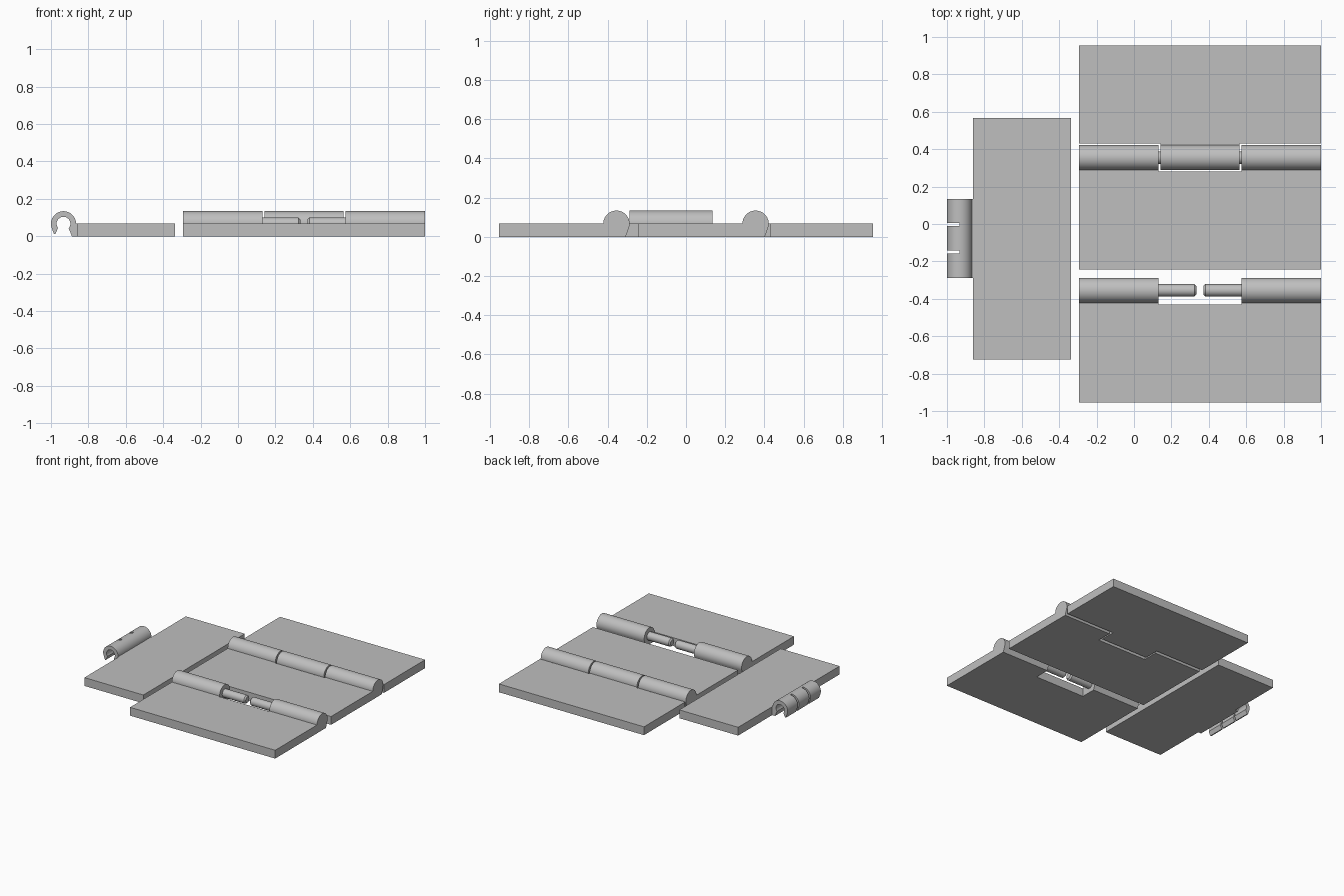
import bpy, bmesh, math

if "Cube" in bpy.data.objects:
    bpy.data.objects.remove(bpy.data.objects["Cube"])

R = 0.067          # knuckle radius, also plate thickness and pin height
EDGE = 0.075       # distance from hinge axis to the plate edge
PIN_R = 0.033

grey = bpy.data.materials.new("plain_grey")
grey.diffuse_color = (0.52, 0.52, 0.52, 1)
grey.use_nodes = True
grey.node_tree.nodes["Principled BSDF"].inputs["Base Color"].default_value = grey.diffuse_color


def finish(name, bm, smooth=False):
    bmesh.ops.recalc_face_normals(bm, faces=bm.faces)
    mesh = bpy.data.meshes.new(name)
    bm.to_mesh(mesh)
    bm.free()
    ob = bpy.data.objects.new(name, mesh)
    bpy.context.collection.objects.link(ob)
    mesh.materials.append(grey)
    if smooth:
        bpy.ops.object.select_all(action='DESELECT')
        ob.select_set(True)
        bpy.context.view_layer.objects.active = ob
        bpy.ops.object.shade_smooth_by_angle(angle=math.radians(30))
    return ob


def box(name, x0, x1, y0, y1, z0=0.0, z1=R):
    bm = bmesh.new()
    bmesh.ops.create_cube(bm, size=1)
    for v in bm.verts:
        v.co = (x0 + (v.co.x + 0.5) * (x1 - x0),
                y0 + (v.co.y + 0.5) * (y1 - y0),
                z0 + (v.co.z + 0.5) * (z1 - z0))
    return finish(name, bm)


def arc(r, a0, a1, n):
    angles = [math.radians(a0 + (a1 - a0) * i / n) for i in range(n + 1)]
    return [(r * math.cos(a), R + r * math.sin(a)) for a in angles]


def extrude(name, profile, w0, w1, place):
    """Extrude a (u, z) outline along w; place maps (u, w, z) to the world."""
    bm = bmesh.new()
    ends = [[bm.verts.new(place(u, w, z)) for u, z in profile] for w in (w0, w1)]
    n = len(profile)
    for ring in ends:
        bm.faces.new(ring)
    for i in range(n):
        j = (i + 1) % n
        bm.faces.new((ends[0][i], ends[0][j], ends[1][j], ends[1][i]))
    return finish(name, bm, True)


def pin(name, x0, x1, yc, chamfer_at=None):
    """Round pin along x with a chamfered tip at x1."""
    c = 0.01 if x1 > x0 else -0.01
    bm = bmesh.new()
    rings = []
    for x, r in ((x0, PIN_R), (x1 - c, PIN_R), (x1, PIN_R - 0.01)):
        rings.append([bm.verts.new((x, yc + u, z)) for u, z in arc(r, 0, 345, 23)])
    for a, b in zip(rings, rings[1:]):
        for i in range(24):
            j = (i + 1) % 24
            bm.faces.new((a[i], a[j], b[j], b[i]))
    bm.faces.new(rings[0])
    bm.faces.new(rings[-1])
    finish(name, bm, True)


# Knuckle outlines: u points from the hinge axis towards the plate
solid = [(EDGE, 0), (EDGE, R)] + arc(R, 0, 200, 30) + [(-0.047, 0)]
clip = ([(EDGE, 0), (EDGE, R)] + arc(R, 0, 200, 30) + [(-0.051, 0.011), (-0.044, 0.012)]
        + arc(0.037, 218, -42, 30) + [(0.045, 0)])

X0, X1 = -0.294, 1.0
KL, KR = 0.131, 0.575      # inner ends of the outer knuckles
HINGE = 0.355

# Three plates stacked along y
box("front_plate", X0, X1, -0.955, -HINGE - EDGE)
box("middle_plate", X0, X1, -0.243, HINGE - EDGE)
box("back_plate", X0, X1, HINGE + EDGE, 0.955)

# Outer knuckles and pins, same for the open and the joined hinge
for label, yc in (("open", -HINGE), ("joined", HINGE)):
    def towards_front(u, w, z, yc=yc):
        return (w, yc - u, z)
    extrude(label + "_knuckle_left", solid, X0, KL, towards_front)
    extrude(label + "_knuckle_right", solid, KR, X1, towards_front)
    pin(label + "_pin_left", KL, 0.333, yc)
    pin(label + "_pin_right", KR, 0.371, yc)

# Centre knuckle of the joined hinge, carried by the back plate
extrude("joined_knuckle_centre", solid, 0.142, 0.564,
        lambda u, w, z: (w, HINGE + u, z))

# Loose plate with a slotted snap clip
AX = -0.933
box("loose_plate", AX + EDGE - 0.004, -0.337, -0.725, 0.567)
clip_ob = extrude("snap_clip", clip, -0.289, 0.134,
                  lambda u, w, z: (AX + u * (0.071 / EDGE if u == EDGE else 1), w, z))
for i, y in enumerate((-0.003, -0.150)):
    cutter = box("slot_cutter", -1.1, AX, y - 0.008, y + 0.008, -0.1, 0.3)
    cutter.hide_render = True
    mod = clip_ob.modifiers.new("slot", 'BOOLEAN')
    mod.operation = 'DIFFERENCE'
    mod.solver = 'EXACT'
    mod.object = cutter
    bpy.context.view_layer.objects.active = clip_ob
    bpy.ops.object.modifier_apply(modifier=mod.name)
    bpy.data.objects.remove(cutter)
